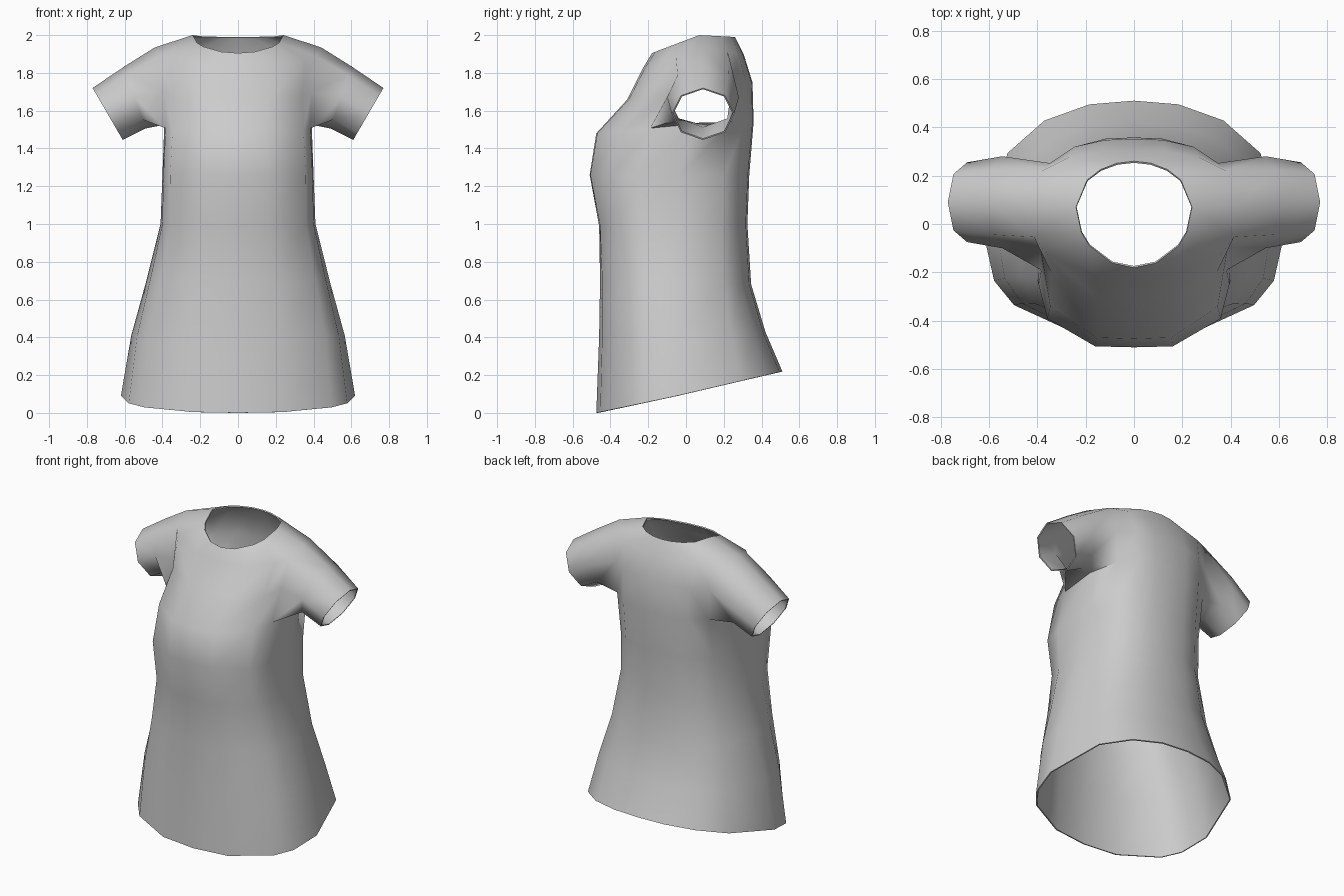
import bpy, bmesh
from math import sin, cos, radians, pi

cube = bpy.data.objects.get("Cube")
if cube:
    bpy.data.objects.remove(cube)

cloth = bpy.data.materials.new("grey cloth")
cloth.use_nodes = True
GREY = (0.6, 0.6, 0.6, 1)
cloth.diffuse_color = GREY
cloth.node_tree.nodes["Principled BSDF"].inputs["Base Color"].default_value = GREY

# Columns of the left half, from front centre round the side to back centre
ANGLES = [-90, -68, -40, -25, 0, 36, 55, 73, 90]
SIDE = 4

# Rings: z front, z side, z back, half width, y front, y middle, y back, front and back squareness
RINGS = [
    (0.00, 0.09, 0.22, 0.62, -0.475, -0.05, 0.51, 2.3, 2.3),
    (0.40, 0.41, 0.43, 0.565, -0.46, -0.04, 0.42, 2.5, 2.3),
    (0.70, 0.70, 0.68, 0.485, -0.455, -0.03, 0.345, 2.8, 2.3),
    (0.99, 1.00, 1.00, 0.41, -0.46, -0.03, 0.325, 3.4, 2.4),
    (1.26, 1.26, 1.26, 0.40, -0.51, -0.03, 0.335, 3.8, 2.5),
    (1.48, 1.53, 1.54, 0.39, -0.475, 0.05, 0.358, 3.6, 2.6),
    (1.66, 1.73, 1.75, 0.40, -0.31, 0.08, 0.352, 3.0, 2.6),
    (1.83, 1.935, 1.90, 0.44, -0.225, 0.08, 0.305, 2.4, 2.5),
    (1.905, 2.00, 1.99, 0.24, -0.18, 0.07, 0.26, 2.0, 2.0),
]
ARMPIT, SHOULDER = 5, 7


def ring_point(ring, angle):
    zf, zs, zb, width, yf, ym, yb, nf, nb = ring
    front = angle < 0
    c, s = cos(radians(angle)), sin(radians(angle))
    n = nf if front else nb
    r = (abs(c) ** n + abs(s) ** n) ** (-1 / n)
    t = abs(s) * r
    y_end, z_end = (yf, zf) if front else (yb, zb)
    x = 0 if abs(angle) == 90 else width * r * c
    return x, ym + (y_end - ym) * t, zs + (z_end - zs) * t


bm = bmesh.new()
rows = [[bm.verts.new(ring_point(r, a)) for a in ANGLES] for r in RINGS]

# Body, leaving the armhole open
for r in range(len(rows) - 1):
    for i in range(len(ANGLES) - 1):
        if ARMPIT <= r < SHOULDER and i in (SIDE - 1, SIDE):
            continue
        low, high = rows[r], rows[r + 1]
        bm.faces.new((low[i], low[i + 1], high[i + 1], high[i]))

# Sleeve, from the armhole border out to the cuff
low, mid, top = rows[ARMPIT:SHOULDER + 1]
loop = [top[SIDE], top[SIDE + 1], mid[SIDE + 1], low[SIDE + 1],
        low[SIDE], low[SIDE - 1], mid[SIDE - 1], top[SIDE - 1]]


def sleeve_ring(upper, lower, y, depth):
    (x1, z1), (x2, z2) = upper, lower
    ring = []
    for k in range(8):
        c, s = cos(k * pi / 4), sin(k * pi / 4)
        ring.append(bm.verts.new(((x1 + x2) / 2 + c * (x1 - x2) / 2, y + s * depth,
                                  (z1 + z2) / 2 + c * (z1 - z2) / 2)))
    return ring


for upper, lower, y, depth in (((0.60, 1.835), (0.49, 1.505), 0.09, 0.19),
                               ((0.77, 1.72), (0.61, 1.445), 0.09, 0.165)):
    new = sleeve_ring(upper, lower, y, depth)
    for k in range(8):
        j = (k + 1) % 8
        bm.faces.new((loop[k], loop[j], new[j], new[k]))
    loop = new

bmesh.ops.delete(bm, geom=[v for v in bm.verts if not v.link_faces], context="VERTS")
# Mirror to the right half and weld along the centre
bmesh.ops.mirror(bm, geom=bm.verts[:] + bm.edges[:] + bm.faces[:], axis="X", merge_dist=0.0001)
bmesh.ops.remove_doubles(bm, verts=bm.verts[:], dist=0.0005)
bmesh.ops.recalc_face_normals(bm, faces=bm.faces[:])

mesh = bpy.data.meshes.new("dress")
bm.to_mesh(mesh)
bm.free()
mesh.materials.append(cloth)
dress = bpy.data.objects.new("dress", mesh)
bpy.context.collection.objects.link(dress)

# Thin cloth thickness, growing inwards
shell = dress.modifiers.new("cloth thickness", "SOLIDIFY")
shell.thickness = 0.008
shell.offset = -1

bpy.ops.object.select_all(action="DESELECT")
dress.select_set(True)
bpy.context.view_layer.objects.active = dress
bpy.ops.object.modifier_apply(modifier=shell.name)
bpy.ops.object.shade_smooth_by_angle(angle=radians(75))
